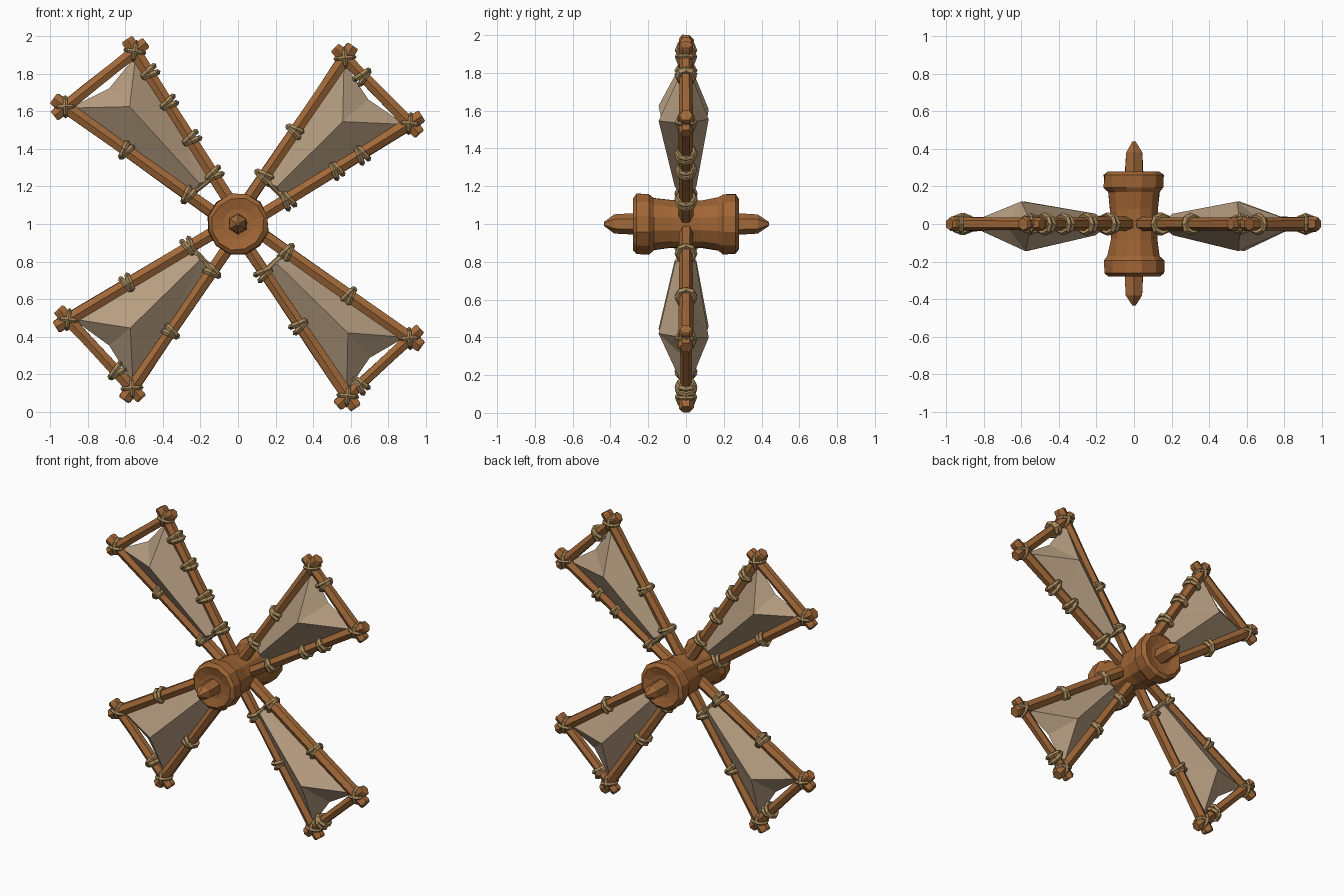
import bpy, bmesh, math, random
from mathutils import Vector

if "Cube" in bpy.data.objects:
    bpy.data.objects.remove(bpy.data.objects["Cube"])

random.seed(4)
C = Vector((0, 0, 1))


def material(name, rgb):
    m = bpy.data.materials.new(name)
    m.diffuse_color = (*rgb, 1)
    m.use_nodes = True
    m.node_tree.nodes["Principled BSDF"].inputs["Base Color"].default_value = m.diffuse_color
    return m


WOOD = material("wood", (0.36, 0.14, 0.04))
HUB = material("hub_wood", (0.35, 0.13, 0.035))
CLOTH = material("cloth", (0.47, 0.34, 0.22))
ROPE = material("rope", (0.40, 0.26, 0.11))


def finish(bm, name, mat):
    bmesh.ops.recalc_face_normals(bm, faces=bm.faces)
    me = bpy.data.meshes.new(name)
    bm.to_mesh(me)
    bm.free()
    me.materials.append(mat)
    ob = bpy.data.objects.new(name, me)
    bpy.context.collection.objects.link(ob)
    return ob


def bridge(bm, a, b):
    n = len(a)
    for i in range(n):
        bm.faces.new((a[i], a[(i + 1) % n], b[(i + 1) % n], b[i]))


def frame(axis):
    u = axis.cross(Vector((0, 1, 0)))
    u = u.normalized() if u.length > 0.01 else Vector((1, 0, 0))
    return u, axis.cross(u).normalized()


def loft(bm, stations, axis, sides, jitter=0.0):
    """Capped round solid through (centre, radius) stations."""
    u, v = frame(axis)
    rings = []
    for p, r in stations:
        ring = []
        for i in range(sides):
            a = 2 * math.pi * (i + 0.5) / sides
            k = r * (1 + random.uniform(-jitter, jitter))
            ring.append(bm.verts.new(p + (u * math.cos(a) + v * math.sin(a)) * k))
        rings.append(ring)
    for a, b in zip(rings, rings[1:]):
        bridge(bm, a, b)
    bm.faces.new(rings[0])
    bm.faces.new(rings[-1])


def add_stick(bm, a, b, r):
    d = (b - a).normalized()
    L = (b - a).length
    st = [(a, r * 0.85), (a + d * 0.012, r * 1.05)]
    for t in (0.35, 0.65):
        st.append((a + d * L * t, r * random.uniform(0.9, 1.02)))
    st += [(b - d * 0.012, r * 1.08), (b, r * 0.9)]
    loft(bm, st, d, 6, 0.06)


def add_ring(bm, p, axis, R, r=0.016, squash=1.0):
    axis = axis.normalized()
    u, v = frame(axis)
    n, m = 8, 5
    loops = []
    for i in range(n):
        a = 2 * math.pi * i / n
        out = u * math.cos(a) + v * math.sin(a)
        mid = p + u * math.cos(a) * R + v * math.sin(a) * R * squash
        loops.append([bm.verts.new(mid + out * r * math.cos(2 * math.pi * j / m)
                                   + axis * r * math.sin(2 * math.pi * j / m)) for j in range(m)])
    for i in range(n):
        bridge(bm, loops[i], loops[(i + 1) % n])


def add_wrap(bm, p, d):
    # two slightly skewed turns of rope
    side = frame(d)[0]
    for s in (-1, 1):
        add_ring(bm, p + d * 0.011 * s, d + side * 0.2 * s, random.uniform(0.041, 0.047))


# hub with thick end collars
Y = Vector((0, 1, 0))
profile = [(-0.265, 0.08), (-0.28, 0.14), (-0.262, 0.163), (-0.195, 0.165), (-0.17, 0.143), (-0.08, 0.13),
           (0.08, 0.13), (0.17, 0.143), (0.195, 0.165), (0.262, 0.163), (0.28, 0.14), (0.265, 0.08)]
bm = bmesh.new()
loft(bm, [(C + Y * y, r) for y, r in profile], Y, 12, 0.03)
finish(bm, "hub", HUB)

# axle with pointed ends
bm = bmesh.new()
loft(bm, [(C + Y * y, r) for y, r in [(-0.435, 0.01), (-0.38, 0.05), (-0.28, 0.055),
                                      (0.28, 0.055), (0.38, 0.05), (0.44, 0.01)]], Y, 6, 0.04)
finish(bm, "axle", WOOD)

# each sail: tip of pole A, tip of pole B (x, z), wrap positions on A, on B, on the tip bar, apex position
sails = {
    "upper_left": ((-0.55, 1.92), (-0.92, 1.625), (0.27, 0.48, 0.69, 0.87), (0.27, 0.64), (), 0.8),
    "upper_right": ((0.57, 1.885), (0.915, 1.535), (0.27, 0.55), (0.27, 0.56, 0.71), (0.28,), 0.76),
    "lower_right": ((0.585, 0.083), (0.915, 0.39), (0.27, 0.58), (0.27, 0.64), (0.2,), 0.77),
    "lower_left": ((-0.565, 0.125), (-0.905, 0.49), (0.27, 0.65), (0.27, 0.64), (0.24,), 0.79),
}

for name, (ta, tb, wa, wb, wc, apex_t) in sails.items():
    A, B = Vector((ta[0], 0, ta[1])), Vector((tb[0], 0, tb[1]))
    dc = (B - A).normalized()
    # poles start a little apart at the hub
    SA, SB = C - dc * 0.028, C + dc * 0.028
    da, db = (A - SA).normalized(), (B - SB).normalized()
    ext = 0.078

    # two poles and the tip bar
    bm = bmesh.new()
    add_stick(bm, SA, A + da * ext, 0.037)
    add_stick(bm, SB, B + db * ext, 0.037)
    add_stick(bm, A - dc * ext, B + dc * ext, 0.035)
    finish(bm, name + "_frame", WOOD)

    # rope wraps, crossed tip lashings and inner cord
    bm = bmesh.new()
    for start, tip, d, ts in ((SA, A, da, wa), (SB, B, db, wb)):
        for t in ts:
            add_wrap(bm, start.lerp(tip, t), d)
        for s in (-1, 1):
            add_ring(bm, tip, d + dc * s, 0.05, 0.012, 0.95)
    for t in wc:
        add_wrap(bm, A.lerp(B, t), dc)
    for y in (-0.028, 0.028):
        loft(bm, [(SA.lerp(A, 0.265) + Y * y, 0.014), (SB.lerp(B, 0.265) + Y * y, 0.014)], dc, 5)
    finish(bm, name + "_ropes", ROPE)

    # billowing cloth: outline plus a ridge on both sides
    def pt(t, w, y=0.0):
        p = SA.lerp(A, t).lerp(SB.lerp(B, t), w)
        return bm.verts.new(p + Y * y)

    bm = bmesh.new()
    o = [pt(0.25, 0.04), pt(0.6, 0.04), pt(0.98, 0.02), pt(0.935, 0.5),
         pt(0.98, 0.98), pt(0.6, 0.96), pt(0.25, 0.96)]
    for apex_y, inner_y in ((-0.145, -0.06), (0.12, 0.055)):
        apex = pt(apex_t, random.uniform(0.42, 0.55), apex_y)
        inner = pt(0.28, 0.5, inner_y)
        for tri in ((o[0], o[1], inner), (o[1], apex, inner), (o[1], o[2], apex), (o[2], o[3], apex),
                    (o[3], o[4], apex), (o[4], o[5], apex), (o[5], inner, apex),
                    (o[5], o[6], inner), (o[6], o[0], inner)):
            bm.faces.new(tri)
    finish(bm, name + "_cloth", CLOTH)
